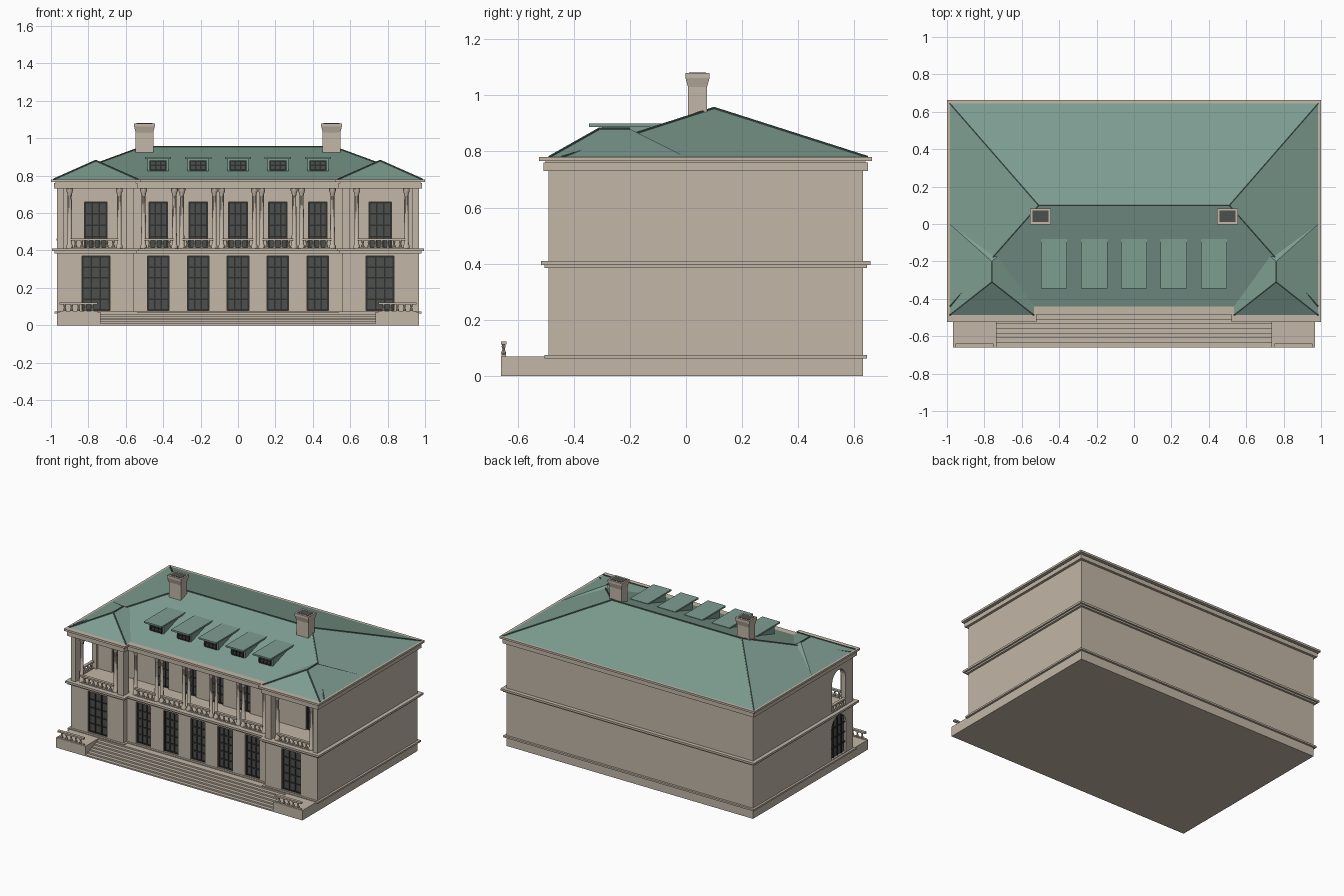
import bpy, bmesh, math
from mathutils import Vector

old = bpy.data.objects.get("Cube")
if old:
    bpy.data.objects.remove(old, do_unlink=True)


def material(name, rgb):
    m = bpy.data.materials.new(name)
    m.use_nodes = True
    m.diffuse_color = (*rgb, 1)
    m.node_tree.nodes["Principled BSDF"].inputs["Base Color"].default_value = (*rgb, 1)
    return m


STONE = material("warm_stone", (.54, .47, .385))
ROOF = material("green_roof", (.21, .34, .285))
RIDGE = material("dark_green_ridge", (.09, .15, .125))
GLASS = material("dark_glass", (.075, .08, .075))
FRAME = material("charcoal_frame", (.028, .03, .029))


def finish(name, bm, mat, smooth=False):
    bmesh.ops.recalc_face_normals(bm, faces=bm.faces)
    mesh = bpy.data.meshes.new(name)
    bm.to_mesh(mesh)
    bm.free()
    mesh.materials.append(mat)
    obj = bpy.data.objects.new(name, mesh)
    bpy.context.collection.objects.link(obj)
    if smooth:
        bpy.ops.object.select_all(action='DESELECT')
        obj.select_set(True)
        bpy.context.view_layer.objects.active = obj
        bpy.ops.object.shade_smooth_by_angle(angle=math.radians(35))
    return obj


def loft(bm, rings):
    loops = [[bm.verts.new(p) for p in ring] for ring in rings]
    n = len(loops[0])
    for a, b in zip(loops, loops[1:]):
        for i in range(n):
            bm.faces.new((a[i], a[(i + 1) % n], b[(i + 1) % n], b[i]))
    bm.faces.new(loops[0][::-1])
    bm.faces.new(loops[-1])


def prism(bm, outline, z0, z1):
    loft(bm, [[(x, y, z) for x, y in outline] for z in (z0, z1)])


def box(bm, x0, x1, y0, y1, z0, z1):
    prism(bm, [(x0, y0), (x1, y0), (x1, y1), (x0, y1)], z0, z1)


def lathe(bm, x, y, profile, sides):
    turn = [2 * math.pi * i / sides for i in range(sides)]
    loft(bm, [[(x + r * math.cos(t), y + r * math.sin(t), z) for t in turn] for r, z in profile])


def cut(obj, bm):
    cutter = finish("cutter", bm, STONE)
    cutter.hide_render = True
    mod = obj.modifiers.new("openings", 'BOOLEAN')
    mod.operation, mod.solver, mod.object = 'DIFFERENCE', 'EXACT', cutter
    bpy.ops.object.select_all(action='DESELECT')
    obj.select_set(True)
    bpy.context.view_layer.objects.active = obj
    bpy.ops.object.modifier_apply(modifier=mod.name)
    bpy.data.objects.remove(cutter, do_unlink=True)


# Overall plan: wide block with two shallow front wings
W, BACK, WING, MID, INNER, LOGGIA = .967, .63, -.49, -.45, .555, -.24
FLOOR, CEIL = .41, .73


def plan(o=0):
    a, b = W + o, INNER - o
    return [(-a, WING - o), (-b, WING - o), (-b, MID - o), (b, MID - o),
            (b, WING - o), (a, WING - o), (a, BACK + o), (-a, BACK + o)]


bm = bmesh.new()
prism(bm, plan(), 0, .4)
ground = finish("ground_floor", bm, STONE)
bm = bmesh.new()
box(bm, -W, W, LOGGIA, BACK, .39, .75)
upper = finish("upper_floor", bm, STONE)

# Moulded bands around the building
for name, steps in {"plinth_band": [(.063, .075, .015)],
                    "floor_band": [(.385, .396, .015), (.396, FLOOR, .027)],
                    "cornice": [(CEIL, .76, .018), (.76, .766, .01), (.766, .78, .033)]}.items():
    bm = bmesh.new()
    for z0, z1, off in steps:
        prism(bm, plan(off), z0, z1)
    band = finish(name, bm, STONE)
    if name == "plinth_band":
        plinth = band

# Windows, each set in a shallow recess
bays = [-.427, -.213, 0, .213, .427]
windows = [(x, MID, .115, .08, .37, 5) for x in bays] + [(s * .76, WING, .15, .08, .37, 5) for s in (-1, 1)]
tall = [(x, LOGGIA, .1, FLOOR, .66, 4) for x in bays] + [(s * .76, LOGGIA, .12, FLOOR, .66, 4) for s in (-1, 1)]
glass, frames = bmesh.new(), bmesh.new()


def window(x, y, w, z0, z1, rows, cols=3):
    h, t = w / 2, .004
    box(glass, x - h, x + h, y, y + .006, z0, z1)
    for i in range(cols + 1):
        c = x - h + t + (w - 2 * t) * i / cols
        box(frames, c - t, c + t, y - .006, y + .002, z0, z1)
    for j in range(rows + 1):
        c = z0 + t + (z1 - z0 - 2 * t) * j / rows
        box(frames, x - h, x + h, y - .005, y + .002, c - t, c + t)


def arch(bm, x0, x1, z0, top, r=.08, y=-.33):
    pts = [(y - r, z0), (y + r, z0)]
    pts += [(y + r * math.cos(math.pi * i / 12), top - r + r * math.sin(math.pi * i / 12)) for i in range(13)]
    loft(bm, [[(x, a, b) for a, b in pts] for x in (x0, x1)])


for obj, group in ((ground, windows), (upper, tall)):
    bm = bmesh.new()
    for x, y, w, z0, z1, rows in group:
        box(bm, x - w / 2, x + w / 2, y - .05, y + .02, z0, z1)
        window(x, y + .016, w, z0, z1, rows)
    if obj is ground:
        arch(bm, -W - .05, -W + .02, .08, .37)
    cut(obj, bm)

# Arched door in the end wall
arch(glass, -W + .014, -W + .021, .08, .37)
for k in range(3):
    y = -.33 + (k - 1) * .045
    box(frames, -W + .008, -W + .016, y - .004, y + .004, .08, .355)
for z in (.15, .22, .29):
    box(frames, -W + .008, -W + .016, -.41, -.25, z - .004, z + .004)

# Loggia side walls, one pierced by an arch, and inner piers
for side, s in (("right", -1), ("left", 1)):
    bm = bmesh.new()
    x0, x1 = sorted((s * W, s * .93))
    box(bm, x0, x1, WING, LOGGIA + .02, FLOOR - .01, CEIL + .01)
    wall = finish("loggia_wall_" + side, bm, STONE)
    if s < 0:
        bm = bmesh.new()
        arch(bm, -1.05, -.9, FLOOR, .69, .075)
        cut(wall, bm)
    bm = bmesh.new()
    x0, x1 = sorted((s * .6, s * INNER))
    box(bm, x0, x1, WING, -.43, FLOOR, CEIL)
    finish("wing_pier_" + side, bm, STONE)

# Columns
bm = bmesh.new()
shaft = [(.018, FLOOR), (.018, .425), (.013, .432), (.011, .69), (.013, .705), (.018, .718), (.018, CEIL)]
spots = [(s * x, -.465) for s in (-1, 1) for x in (.9, .635)]
spots += [(s * x, -.425) for s in (-1, 1) for x in (.087, .127, .3, .34, .505)]
for x, y in spots:
    lathe(bm, x, y, shaft, 10)
finish("columns", bm, STONE, True)

# Balustrades
bm = bmesh.new()
shape = [(.005, 0), (.009, .012), (.004, .026), (.007, .034), (.005, .044)]


def railing(a, b, z):
    a, b = Vector(a), Vector(b)
    n = max(3, round((b - a).length / .036))
    for i in range(n):
        p = a.lerp(b, (i + .5) / n)
        lathe(bm, p.x, p.y, [(r, z + h) for r, h in shape], 8)
    for h0, h1, t in ((0, .006, .008), (.042, .053, .01)):
        box(bm, a.x - t, b.x + t, a.y - t, b.y + t, z + h0, z + h1)


for x0, x1 in ((-.49, -.35), (-.29, -.137), (-.077, .077), (.137, .29), (.35, .49)):
    railing((x0, -.435), (x1, -.435), FLOOR)
for s in (-1, 1):
    x0, x1 = sorted((s * .885, s * .65))
    railing((x0, -.475), (x1, -.475), FLOOR)
    x0, x1 = sorted((s * .945, s * .76))
    railing((x0, -.65), (x1, -.65), .07)
railing((-.96, -.4), (-.96, -.26), FLOOR)
finish("balustrades", bm, STONE, True)

# Entrance steps between two pedestals
bm = bmesh.new()
for i in range(7):
    box(bm, -.735, .735, -.51 - .025 * i, MID + .01, 0, .07 * (1 - i / 7))
finish("entrance_steps", bm, STONE)
bm = bmesh.new()
for x0, x1 in ((-W, -.735), (.735, W)):
    box(bm, x0, x1, -.66, WING + .01, 0, .07)
finish("step_pedestals", bm, STONE)

# Hipped roofs with ridge caps
caps = bmesh.new()


def hip(name, x0, x1, y0, y1, ridge, z1, edges, z0=.78):
    bm = bmesh.new()
    pts = [Vector(p) for p in ((x0, y0, z0), (x1, y0, z0), (x1, y1, z0), (x0, y1, z0))]
    pts += [Vector((*p, z1)) for p in ridge]
    v = [bm.verts.new(p) for p in pts]
    along_x = ridge[0][1] == ridge[1][1]
    faces = ((0, 1, 5, 4), (1, 2, 5), (2, 3, 4, 5), (3, 0, 4)) if along_x else \
        ((0, 1, 4), (1, 2, 5, 4), (2, 3, 5), (3, 0, 4, 5))
    for f in faces + ((3, 2, 1, 0),):
        bm.faces.new([v[i] for i in f])
    finish(name, bm, ROOF)
    for a, b in edges:
        d = pts[b] - pts[a]
        m = d.to_track_quat('Z', 'Y').to_matrix().to_4x4()
        m.translation = (pts[a] + pts[b]) / 2
        bmesh.ops.create_cone(caps, cap_ends=True, segments=6, radius1=.005, radius2=.005, depth=d.length, matrix=m)


hip("main_roof", -.985, .985, -.44, .645, [(-.51, .1), (.51, .1)], .954, [(4, 5), (2, 5), (3, 4), (0, 4), (1, 5)])
for side, s in (("right", -1), ("left", 1)):
    x0, x1 = sorted((s * .985, s * .535))
    hip("wing_roof_" + side, x0, x1, -.487, 0, [(s * .76, -.31), (s * .76, -.2)], .88, [(4, 5), (0, 4), (1, 4)])
finish("ridge_caps", caps, RIDGE)

# Dormers
bm = bmesh.new()
for x in bays:
    box(bm, x - .056, x + .056, -.3, -.11, .815, .89)
    box(bm, x - .07, x + .07, -.345, -.08, .888, .899)
    window(x, -.304, .09, .828, .882, 2)
finish("dormers", bm, ROOF)
finish("window_glass", glass, GLASS)
finish("window_frames", frames, FRAME)

# Flared chimneys with dark flues
for side, s in (("right", -1), ("left", 1)):
    bm, rings = bmesh.new(), []
    for w, d, z in ((.047, .034, .85), (.047, .034, 1.03), (.055, .043, 1.062), (.055, .043, 1.08)):
        rings.append([(s * .5 + i * w, .041 + j * d, z) for i, j in ((-1, -1), (1, -1), (1, 1), (-1, 1))])
    loft(bm, rings)
    finish("chimney_" + side, bm, STONE)
    bm = bmesh.new()
    box(bm, s * .5 - .044, s * .5 + .044, .011, .071, 1.077, 1.082)
    finish("flue_" + side, bm, GLASS)
